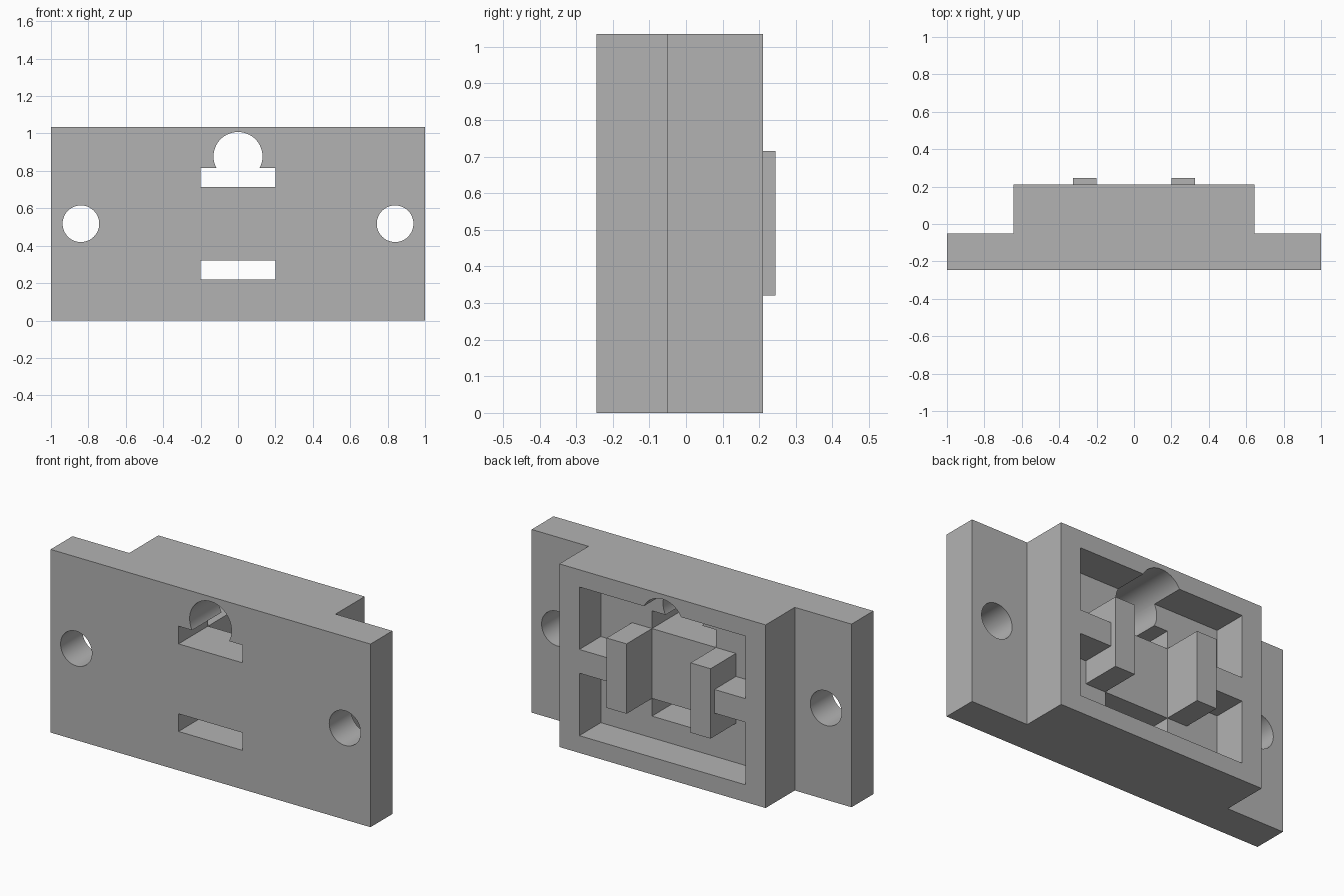
import bpy, bmesh, math
from mathutils import Vector

cube = bpy.data.objects.get("Cube")
if cube:
    bpy.data.objects.remove(cube, do_unlink=True)

HEIGHT = 1.035
MID = HEIGHT / 2
FRONT, STEP, BACK, PAD_BACK = -0.245, -0.05, 0.21, 0.245
FLOOR = 0.018

grey = bpy.data.materials.new("plain grey")
grey.use_nodes = True
colour = (0.45, 0.45, 0.45, 1)
grey.diffuse_color = colour
grey.node_tree.nodes["Principled BSDF"].inputs["Base Color"].default_value = colour


def prism(name, points, direction):
    """Extrude a closed outline along a direction."""
    bm = bmesh.new()
    face = bm.faces.new([bm.verts.new(p) for p in points])
    ext = bmesh.ops.extrude_face_region(bm, geom=[face])
    moved = [g for g in ext["geom"] if isinstance(g, bmesh.types.BMVert)]
    bmesh.ops.translate(bm, verts=moved, vec=Vector(direction))
    bmesh.ops.recalc_face_normals(bm, faces=bm.faces)
    mesh = bpy.data.meshes.new(name)
    bm.to_mesh(mesh)
    bm.free()
    mesh.materials.append(grey)
    obj = bpy.data.objects.new(name, mesh)
    bpy.context.collection.objects.link(obj)
    return obj


def through(name, outline, y0, y1):
    """Extrude an x-z outline from y0 to y1."""
    return prism(name, [(x, y0, z) for x, z in outline], (0, y1 - y0, 0))


def rect(x0, x1, z0, z1):
    return [(x0, z0), (x1, z0), (x1, z1), (x0, z1)]


def circle(x, z, r, n=64):
    return [(x + r * math.cos(math.tau * i / n), z + r * math.sin(math.tau * i / n))
            for i in range(n)]


def cut(target, cutter):
    cutter.hide_render = True
    mod = target.modifiers.new("cut", 'BOOLEAN')
    mod.operation, mod.solver, mod.object = 'DIFFERENCE', 'EXACT', cutter
    bpy.context.view_layer.objects.active = target
    bpy.ops.object.modifier_apply(modifier=mod.name)
    bpy.data.objects.remove(cutter, do_unlink=True)


# Stepped housing: wide mounting flange with a raised block behind it
half = [(1, FRONT), (1, STEP), (0.645, STEP), (0.645, BACK)]
plan = half + [(-x, y) for x, y in reversed(half)]
body = prism("housing", [(x, y, 0) for x, y in plan], (0, 0, HEIGHT))

# Rear pocket, leaving a rib and post on each side
quarter = [(0.52, 0.42), (0.52, 0.067), (0.325, 0.067), (0.325, 0.1975), (0.2, 0.1975)]
side = quarter + [(x, -z) for x, z in reversed(quarter)]
pocket = side + [(-x, z) for x, z in reversed(side)]
cut(body, through("pocket_cutter", [(x, MID + z) for x, z in pocket], FLOOR, 0.4))

# Two slots through the pocket floor
for s in (-1, 1):
    z0, z1 = sorted((MID + s * 0.1975, MID + s * 0.2975))
    cut(body, through("slot_cutter", rect(-0.2, 0.2, z0, z1), -0.4, 0.1))

# Round cable hole and two mounting holes
for x, z, r in ((0, 0.877, 0.131), (-0.84, MID, 0.098), (0.84, MID, 0.098)):
    cut(body, through("hole_cutter", circle(x, z, r), -0.4, 0.4))

# Post ends standing proud of the back
ends = []
for s, label in ((1, "left"), (-1, "right")):
    x0, x1 = sorted((s * 0.2, s * 0.325))
    ends.append(through(label + "_post_end", rect(x0, x1, MID - 0.1975, MID + 0.1975),
                        BACK, PAD_BACK))

# Smooth hole walls, sharp edges elsewhere
bpy.ops.object.select_all(action='DESELECT')
body.select_set(True)
bpy.context.view_layer.objects.active = body
bpy.ops.object.shade_smooth_by_angle(angle=math.radians(30))
